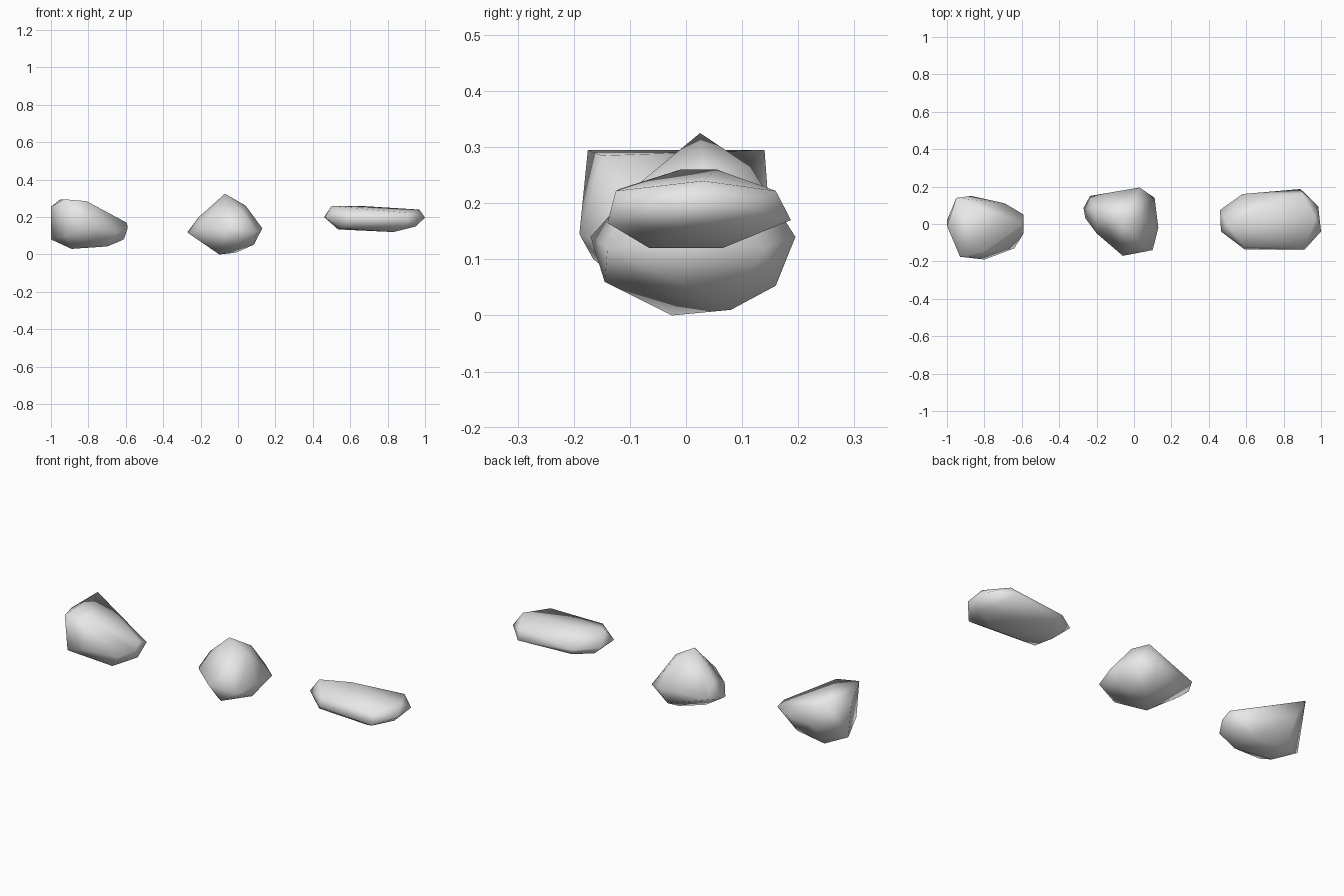
import bpy
import bmesh

# Remove the default cube only
default_cube = bpy.data.objects.get("Cube")
if default_cube:
    bpy.data.objects.remove(default_cube, do_unlink=True)


def make_material(name, colour):
    material = bpy.data.materials.new(name)
    material.use_nodes = True
    material.diffuse_color = colour
    shader = material.node_tree.nodes["Principled BSDF"]
    shader.inputs["Base Color"].default_value = colour
    shader.inputs["Roughness"].default_value = 0.9
    return material


stone_grey = make_material("stone grey", (0.8, 0.8, 0.8, 1))


def make_rock(name, crown, belt, base):
    """Wrap a hull around three rings of corners, given in hundredths."""
    bm = bmesh.new()
    for ring in (crown, belt, base):
        for corner in ring:
            bm.verts.new([value / 100 for value in corner])
    hull = bmesh.ops.convex_hull(bm, input=bm.verts[:])

    # Drop any corners that ended up inside the hull
    unused = [item for item in hull["geom_interior"] + hull["geom_unused"]
              if isinstance(item, bmesh.types.BMVert) and item.is_valid]
    bmesh.ops.delete(bm, geom=list(set(unused)), context="VERTS")
    bmesh.ops.recalc_face_normals(bm, faces=bm.faces[:])
    for face in bm.faces:
        face.smooth = True

    mesh = bpy.data.meshes.new(name)
    bm.to_mesh(mesh)
    bm.free()
    mesh.materials.append(stone_grey)
    rock = bpy.data.objects.new(name, mesh)
    bpy.context.scene.collection.objects.link(rock)
    return rock


# Wedge-shaped rock with a raised blunt end
make_rock(
    "wedge_rock",
    crown=[(-95, 14, 29.5), (-93, -17.5, 29.5), (-81, -15, 28.5), (-100, -1, 25.5)],
    belt=[(-87, 15, 16), (-69, 11, 15), (-59, 5, 15), (-59.5, 0, 17),
          (-59, -5, 14), (-64, -13, 12), (-80, -19, 14.5), (-92, -16.5, 10)],
    base=[(-100, 2, 8), (-89, 7, 3.5), (-89, -4, 3), (-70, -9, 4.3),
          (-61, 0, 8), (-71, 5, 5)],
)

# Rounded rock with a pointed top
make_rock(
    "pointed_rock",
    crown=[(-7, 2.5, 32.5), (4, 3, 26.2), (0, 11.5, 26.5), (2, -9, 23),
           (-21, 6, 20)],
    belt=[(13, -2, 14), (11, 14, 12), (3, 19.5, 14), (-23.5, 15, 13),
          (-27, 8.5, 12), (-26, 3, 11), (-20, -5, 14), (-6, -17, 14),
          (10, -14, 12)],
    base=[(8.5, 0, 5.3), (0, 16, 5.3), (0, -14.5, 6), (-1, 8, 1),
          (-10, -2.5, 0)],
)

# Long flat rock
make_rock(
    "flat_rock",
    crown=[(50, -1, 26), (65, 5.5, 26), (97, 3, 24), (90, 16, 22.2),
           (91, -12.5, 22.2), (59, -12, 22.5)],
    belt=[(100, -4, 19.7), (98.5, 9.5, 19.5), (89, 18.7, 17), (58, 16, 19),
          (46, 7.5, 20), (46.5, -4, 20), (59, -13.5, 18), (91, -14, 16.5)],
    base=[(95, 0, 15), (83, 6.5, 12), (83, -6.5, 12), (53.5, 3, 13.4),
          (55, -8, 14), (60, 13, 15)],
)
